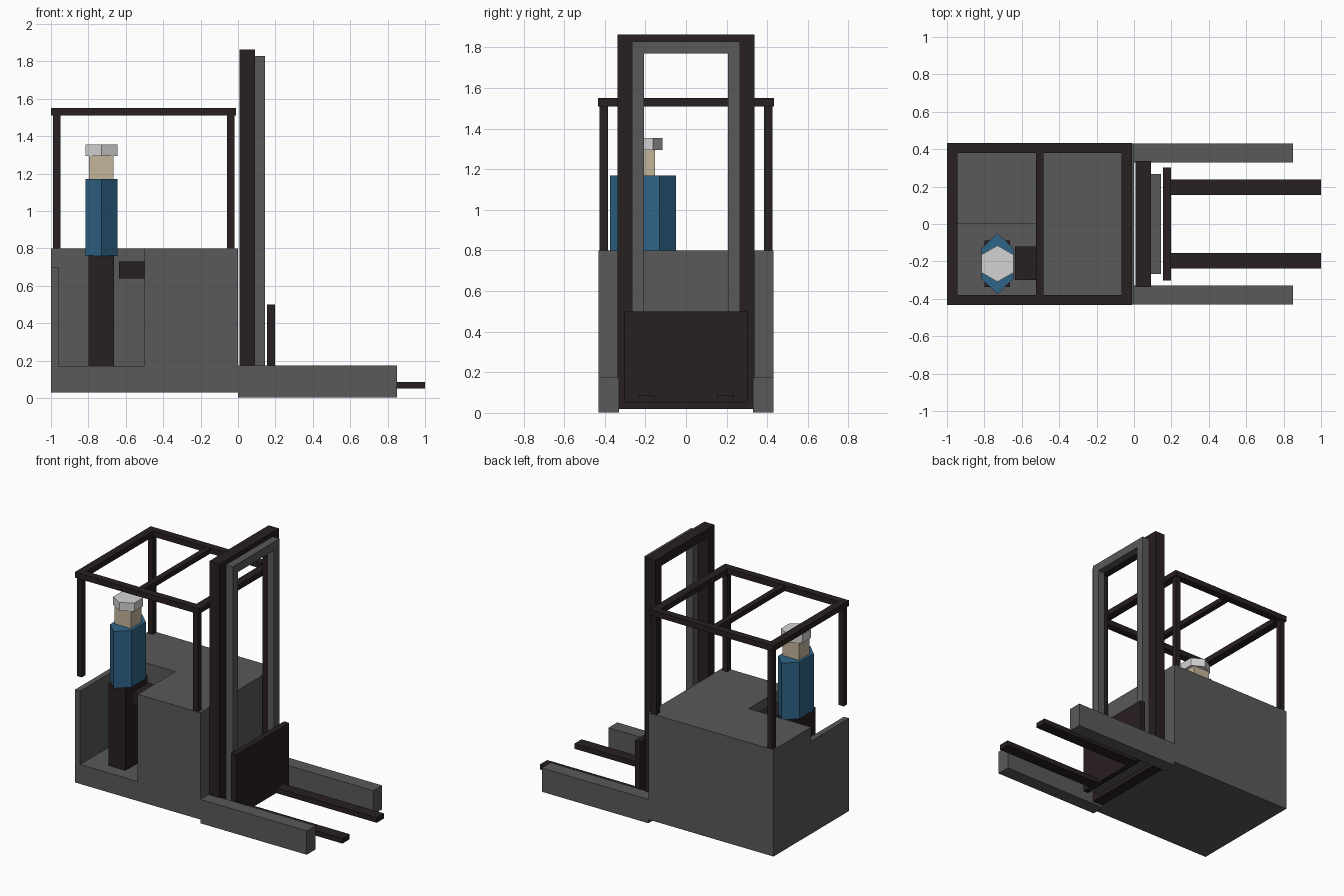
import bpy, bmesh, math
from mathutils import Vector

if "Cube" in bpy.data.objects:
    bpy.data.objects.remove(bpy.data.objects["Cube"])


def material(name, rgb):
    m = bpy.data.materials.new(name)
    m.diffuse_color = (*rgb, 1)
    m.use_nodes = True
    m.node_tree.nodes["Principled BSDF"].inputs["Base Color"].default_value = m.diffuse_color
    return m


GREY = material("steel grey", (0.1, 0.1, 0.1))
DARK = material("dark brown", (0.022, 0.014, 0.014))
BLUE = material("work blue", (0.03, 0.13, 0.25))
SKIN = material("skin tan", (0.55, 0.46, 0.33))
WHITE = material("helmet white", (0.65, 0.65, 0.65))


def make(name, bm, mat):
    bmesh.ops.recalc_face_normals(bm, faces=bm.faces[:])
    me = bpy.data.meshes.new(name)
    bm.to_mesh(me)
    bm.free()
    me.materials.append(mat)
    ob = bpy.data.objects.new(name, me)
    bpy.context.collection.objects.link(ob)
    return ob


def prism(name, points, offset, mat):
    """Extrude a closed 3D outline along offset."""
    bm = bmesh.new()
    face = bm.faces.new([bm.verts.new(p) for p in points])
    ext = bmesh.ops.extrude_face_region(bm, geom=[face], use_keep_orig=True)
    moved = [g for g in ext["geom"] if isinstance(g, bmesh.types.BMVert)]
    bmesh.ops.translate(bm, verts=moved, vec=Vector(offset))
    return make(name, bm, mat)


def box(name, x, y, z, mat):
    pts = [(x[0], y[0], z[0]), (x[1], y[0], z[0]), (x[1], y[1], z[0]), (x[0], y[1], z[0])]
    return prism(name, pts, (0, 0, z[1] - z[0]), mat)


def hexagon(name, cx, cy, rx, ry, z, mat):
    pts = [(cx + rx * math.sin(k * math.pi / 3), cy + ry * math.cos(k * math.pi / 3), z[0])
           for k in range(6)]
    return prism(name, pts, (0, 0, z[1] - z[0]), mat)


def frame(name, u, v, w, tu, tv, place, mat):
    """Rectangular ring in the u-v plane, w deep; place maps (u, v, w) to xyz."""
    bm = bmesh.new()
    loops = []
    for d in w:
        for a, b in ((0, 0), (tu, tv)):
            c = [(u[0] + a, v[0] + b), (u[1] - a, v[0] + b),
                 (u[1] - a, v[1] - b), (u[0] + a, v[1] - b)]
            loops.append([bm.verts.new(place(p, q, d)) for p, q in c])
    out0, in0, out1, in1 = loops
    for i in range(4):
        j = (i + 1) % 4
        for p, q in ((out0, in0), (in0, in1), (in1, out1), (out1, out0)):
            bm.faces.new((p[i], p[j], q[j], q[i]))
    return make(name, bm, mat)


# Truck body with the operator compartment cut out of one rear corner
body = box("body", (-1, 0), (-0.43, 0.43), (0.03, 0.80), GREY)
outline = [(-0.96, 0.17), (-0.5, 0.17), (-0.5, 0.9), (-1.1, 0.9), (-1.1, 0.70), (-0.96, 0.70)]
cutter = prism("compartment_cutter", [(x, -0.6, z) for x, z in outline], (0, 0.6, 0), GREY)
cutter.hide_render = True
cutter.hide_set(True)
cut = body.modifiers.new("compartment", "BOOLEAN")
cut.operation = "DIFFERENCE"
cut.solver = "EXACT"
cut.object = cutter

# Control console on the compartment wall
box("console", (-0.635, -0.497), (-0.30, -0.12), (0.64, 0.73), DARK)

# Overhead guard: roof frame, middle bar and four posts
flat = lambda u, v, w: (u, v, w)
frame("guard_roof", (-1, -0.01), (-0.433, 0.433), (1.51, 1.55), 0.056, 0.053, flat, DARK)
box("guard_middle_bar", (-0.525, -0.485), (-0.382, 0.382), (1.512, 1.548), DARK)
for side, s in (("right", -1), ("left", 1)):
    ys = sorted((s * 0.385, s * 0.425))
    box("rear_post_" + side, (-0.99, -0.95), ys, (0.80, 1.512), DARK)
    box("front_post_" + side, (-0.06, -0.02), ys, (0.80, 1.512), DARK)
    # Support legs and forks
    box("support_leg_" + side, (0, 0.85), sorted((s * 0.33, s * 0.43)), (0.003, 0.175), GREY)
    box("fork_" + side, (0.19, 1.0), sorted((s * 0.155, s * 0.237)), (0.05, 0.087), DARK)

# Mast: outer and inner upright frames, then the fork carriage
upright = lambda u, v, w: (w, u, v)
frame("outer_mast", (-0.337, 0.337), (0.02, 1.863), (0.008, 0.09), 0.07, 0.065, upright, DARK)
frame("inner_mast", (-0.266, 0.266), (0.05, 1.83), (0.09, 0.145), 0.06, 0.06, upright, GREY)
box("carriage", (0.155, 0.197), (-0.303, 0.303), (0.05, 0.50), DARK)

# Standing operator
CX, CY = -0.73, -0.212
box("operator_legs", (-0.80, -0.663), (CY - 0.124, CY + 0.124), (0.17, 0.762), DARK)
hexagon("operator_torso", CX, CY, 0.098, 0.163, (0.76, 1.17), BLUE)
box("operator_head", (-0.797, -0.665), (CY - 0.06, CY + 0.06), (1.17, 1.30), SKIN)
hexagon("operator_helmet", CX, CY, 0.098, 0.097, (1.295, 1.355), WHITE)
